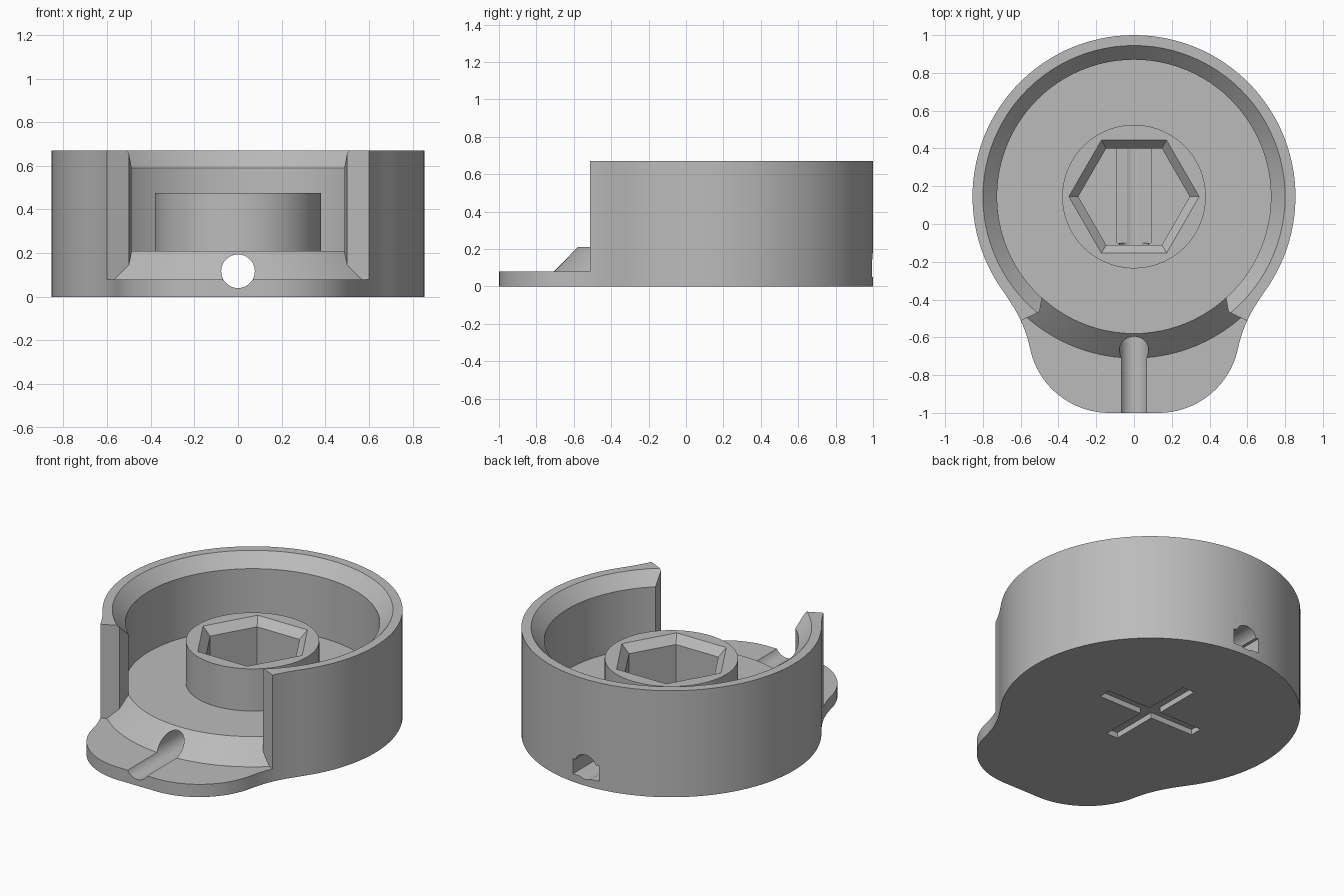
import bpy, bmesh
from math import sin, cos, pi, radians
from mathutils import Matrix, Vector

cube = bpy.data.objects.get("Cube")
if cube:
    bpy.data.objects.remove(cube, do_unlink=True)

grey = bpy.data.materials.new("plain_grey")
grey.use_nodes = True
colour = (0.5, 0.5, 0.5, 1)
grey.diffuse_color = colour
grey.node_tree.nodes["Principled BSDF"].inputs["Base Color"].default_value = colour

CY = 0.145      # centre of the round cup along y
R = 0.855       # outer radius of the cup
SEG = 96


def finish(bm, name):
    bmesh.ops.recalc_face_normals(bm, faces=bm.faces)
    mesh = bpy.data.meshes.new(name)
    bm.to_mesh(mesh)
    bm.free()
    mesh.materials.append(grey)
    obj = bpy.data.objects.new(name, mesh)
    bpy.context.collection.objects.link(obj)
    return obj


def lathe(name, profile, segments=SEG, matrix=Matrix.Translation((0, CY, 0))):
    """Closed turned solid from (radius, height) pairs."""
    bm = bmesh.new()
    rings = [[bm.verts.new((r * cos(2 * pi * i / segments), r * sin(2 * pi * i / segments), z))
              for i in range(segments)] for r, z in profile]
    for a, b in zip(rings, rings[1:]):
        for i in range(segments):
            j = (i + 1) % segments
            bm.faces.new((a[i], a[j], b[j], b[i]))
    bm.faces.new(rings[0])
    bm.faces.new(rings[-1])
    bm.transform(matrix)
    return finish(bm, name)


def prism(name, points, z0, z1):
    """Flat outline raised from z0 to z1."""
    bm = bmesh.new()
    face = bm.faces.new([bm.verts.new((x, y, z0)) for x, y in points])
    top = bmesh.ops.extrude_face_region(bm, geom=[face])["geom"]
    bmesh.ops.translate(bm, vec=(0, 0, z1 - z0),
                        verts=[v for v in top if isinstance(v, bmesh.types.BMVert)])
    return finish(bm, name)


def rect(x0, x1, y0, y1):
    return [(x0, y0), (x1, y0), (x1, y1), (x0, y1)]


def combine(target, tool, operation="DIFFERENCE"):
    mod = target.modifiers.new("cut", "BOOLEAN")
    mod.operation = operation
    mod.solver = "EXACT"
    mod.object = tool
    bpy.context.view_layer.update()
    graph = bpy.context.evaluated_depsgraph_get()
    mesh = bpy.data.meshes.new_from_object(target.evaluated_get(graph))
    target.modifiers.clear()
    target.data = mesh
    bpy.data.objects.remove(tool, do_unlink=True)


# Outline: round cup blending into a rounded front lip, right half then mirrored
def arc(cx, cy, r, a0, a1, n):
    return [Vector((cx + r * cos(radians(a0 + (a1 - a0) * i / n)),
                    cy + r * sin(radians(a0 + (a1 - a0) * i / n)))) for i in range(n + 1)]


cup_arc = arc(0, CY, R, 90, -35, 40)
lip_arc = arc(0.13, -0.57, 0.43, -12, -90, 20)
p0, p3 = cup_arc[-1], lip_arc[0]
p1 = p0 + 0.13 * Vector((-sin(radians(35)), -cos(radians(35))))
p2 = p3 + 0.13 * Vector((sin(radians(12)), cos(radians(12))))
blend = []
for i in range(1, 12):
    t = i / 12
    s = 1 - t
    blend.append(p0 * s**3 + p1 * 3 * s * s * t + p2 * 3 * s * t * t + p3 * t**3)
half = cup_arc + blend + lip_arc
outline = half + [Vector((-p.x, p.y)) for p in reversed(half[1:])]
body = prism("holder_body", outline, 0, 0.67)

# Bowl with bevelled rim
combine(body, lathe("bowl_cutter", [(0.725, 0.21), (0.725, 0.59), (0.80, 0.67), (0.8094, 0.68)]))

# Front opening above the lip, leaving a sloped edge around the floor
side = [(0.485, -0.38), (0.50, -0.465), (0.60, -0.513), (0.80, -0.61), (0.80, -1.1)]
opening = prism("opening_cutter", side + [(-x, y) for x, y in reversed(side)], 0.08, 0.75)
combine(opening, lathe("slope_plug", [(0.885, 0.05), (0.625, 0.31)]))
combine(body, opening)

# Centre post with bevelled hexagonal socket
combine(body, lathe("post", [(0.38, 0.15), (0.38, 0.475)]), "UNION")
combine(body, lathe("socket_cutter", [(0.295, 0.13), (0.295, 0.425), (0.345, 0.475), (0.355, 0.485)], 6))

# Tunnel from front to back, widened behind the socket front
tunnel_matrix = Matrix.Translation((0, 0, 0.117)) @ Matrix.Rotation(pi / 2, 4, "X")
combine(body, lathe("tunnel_cutter", [(0.077, -1.2), (0.077, 1.2)], 48, tunnel_matrix))
combine(body, prism("channel_cutter", rect(-0.09, 0.09, -0.1, 1.2), 0.05, 0.145))

# Shallow cross recess underneath
cross = prism("cross_cutter", rect(-0.34, 0.34, CY - 0.04, CY + 0.04), -0.1, 0.035)
combine(cross, prism("cross_arm", rect(-0.04, 0.04, CY - 0.34, CY + 0.34), -0.11, 0.035), "UNION")
combine(body, cross)

bpy.ops.object.select_all(action="DESELECT")
body.select_set(True)
bpy.context.view_layer.objects.active = body
bpy.ops.object.shade_smooth_by_angle(angle=radians(25))
